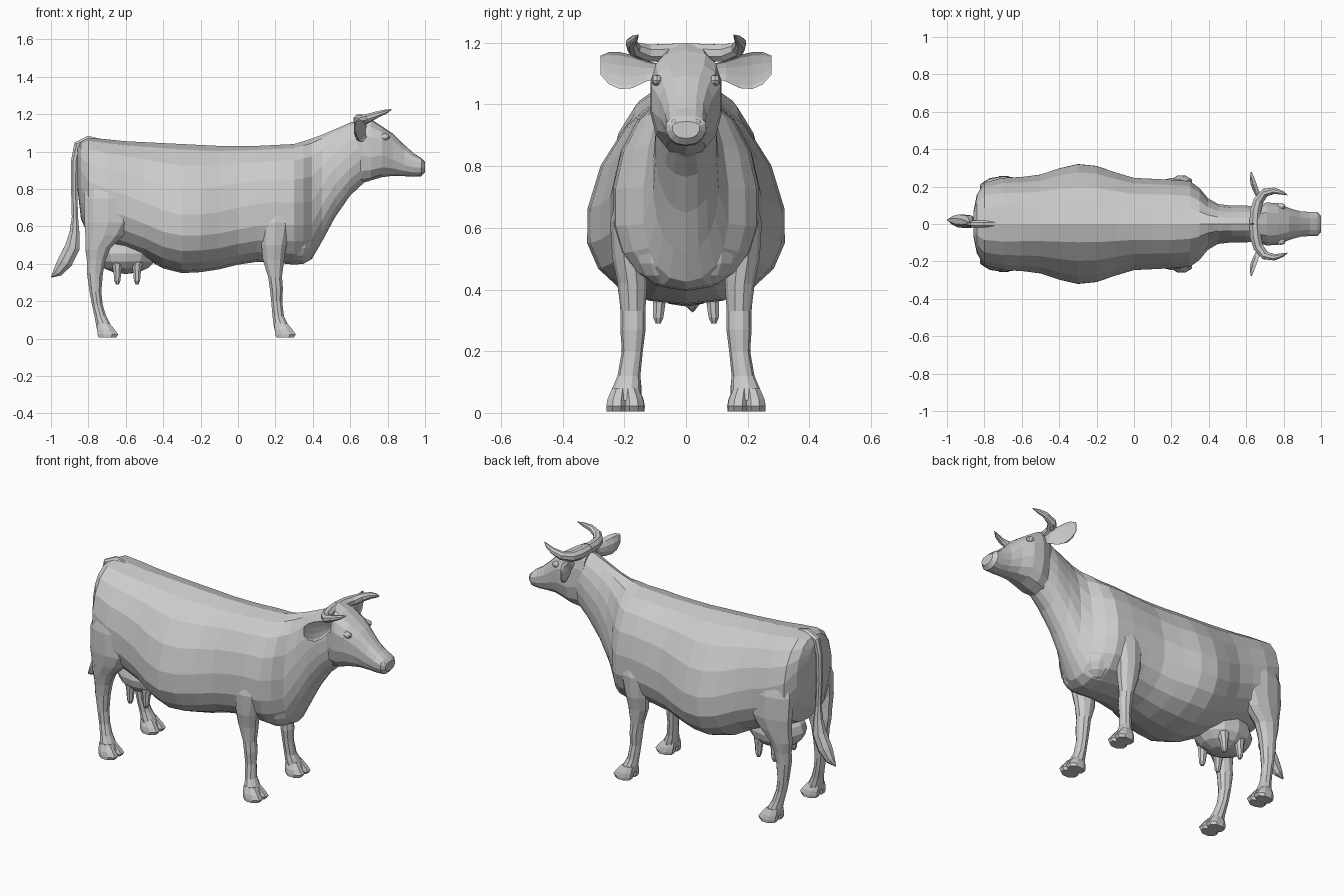
import bpy, bmesh, math
from mathutils import Vector as V


def finish(name, bm, mirror=False):
    bmesh.ops.recalc_face_normals(bm, faces=bm.faces)
    me = bpy.data.meshes.new(name)
    bm.to_mesh(me)
    bm.free()
    ob = bpy.data.objects.new(name, me)
    bpy.context.collection.objects.link(ob)
    if mirror:
        m = ob.modifiers.new("mirror", 'MIRROR')
        m.use_axis = (False, True, False)
        m.use_mirror_merge = False
    return ob


def add_loft(bm, rings):
    vs = [[bm.verts.new(p) for p in r] for r in rings]
    n = len(vs[0])
    for a, b in zip(vs, vs[1:]):
        for i in range(n):
            j = (i + 1) % n
            bm.faces.new((a[i], a[j], b[j], b[i]))
    bm.faces.new(vs[0])
    bm.faces.new(vs[-1])


def loft(name, rings, mirror=False):
    bm = bmesh.new()
    add_loft(bm, rings)
    return finish(name, bm, mirror)


def angles(n):
    return [2 * math.pi * (i + 0.5) / n for i in range(n)]


def power(v, e):
    return math.copysign(abs(v) ** e, v)


# cross-section of the trunk or head: egg shape with its own top, bottom and widest height
def egg(x, top, low, mid, w, e=1.0, n=18):
    ring = []
    for i in range(n):
        a = 2 * math.pi * i / n + math.pi / 2
        k = e if math.sin(a) > 0 else min(e, .92)
        s, c = power(math.sin(a), k), power(math.cos(a), k)
        ring.append(V((x, w * c, mid + s * ((top - mid) if s > 0 else (mid - low)))))
    return ring


# horizontal cross-section of a leg
def slab(z, x, y, rx, ry, n=10):
    return [V((x + rx * math.cos(a), y + ry * math.sin(a), z)) for a in angles(n)]


# round tube along a path, each point being x, y, z, radius
def sweep(name, path, ref, n=8, flat=1.0, mirror=False):
    pts = [V(p[:3]) for p in path]
    rings = []
    for i, p in enumerate(pts):
        t = (pts[min(i + 1, len(pts) - 1)] - pts[max(i - 1, 0)]).normalized()
        u = (V(ref) - t * t.dot(V(ref))).normalized()
        w = t.cross(u)
        r = path[i][3]
        rings.append([p + u * r * flat * math.cos(a) + w * r * math.sin(a) for a in angles(n)])
    return loft(name, rings, mirror)


def ball(name, c, r, mirror=False, seg=12, rows=8):
    bm = bmesh.new()
    bmesh.ops.create_uvsphere(bm, u_segments=seg, v_segments=rows, radius=1)
    bmesh.ops.scale(bm, vec=r, verts=bm.verts)
    bmesh.ops.translate(bm, vec=c, verts=bm.verts)
    return finish(name, bm, mirror)


# trunk and neck: x, top, bottom, widest height, half width, squareness
trunk = [
    (-.858, 1.02, .80, .92, .07, .9), (-.84, 1.055, .64, .86, .16, .9),
    (-.80, 1.075, .55, .78, .225, .9), (-.70, 1.065, .50, .73, .25, .92),
    (-.60, 1.055, .465, .70, .255, .95), (-.50, 1.05, .43, .66, .268, 1),
    (-.40, 1.045, .375, .62, .302, 1.08), (-.30, 1.04, .35, .60, .325, 1.12),
    (-.20, 1.035, .355, .60, .315, 1.1), (-.10, 1.03, .37, .61, .28, 1.05),
    (0, 1.03, .395, .63, .25, 1), (.10, 1.03, .41, .65, .245, .98),
    (.20, 1.035, .405, .66, .24, .96), (.30, 1.04, .395, .66, .232, 1),
    (.35, 1.055, .40, .66, .195, 1), (.395, 1.07, .425, .66, .14, 1),
    (.45, 1.09, .52, .76, .108, 1), (.52, 1.12, .65, .87, .10, 1),
    (.60, 1.155, .765, .95, .10, 1), (.67, 1.17, .83, 1.0, .09, 1)]
loft("body_and_neck", [egg(*s) for s in trunk])

# head
head = [
    (.62, 1.17, .80, 1.03, .08, .85), (.66, 1.20, .83, 1.04, .10, .8),
    (.71, 1.175, .845, 1.03, .117, .75), (.77, 1.135, .863, 1.03, .114, .8),
    (.83, 1.095, .87, .99, .087, .85), (.89, 1.035, .868, .95, .069, .85),
    (.94, .99, .865, .935, .066, .85), (.98, .965, .868, .93, .066, .9),
    (1.0, .945, .89, .925, .045, .9)]
loft("head", [egg(*s, 14) for s in head])
ball("eyes", (.785, .094, 1.078), (.026, .018, .018), True, 8, 6)
ball("nostrils", (.985, .036, .94), (.012, .014, .012), True, 8, 6)

# horns
sweep("horns", [(.645, 0, 1.17, .03), (.65, .07, 1.167, .032), (.665, .125, 1.167, .029),
                (.70, .168, 1.18, .024), (.75, .178, 1.2, .018), (.79, .168, 1.213, .012),
                (.82, .155, 1.225, .002)], (0, 0, 1), mirror=True)

# ears: cupped leaves, each section being y, x, z, thickness, half height
ear = []
for y, x, z, t, h in [(.08, .69, 1.11, .02, .02), (.13, .685, 1.108, .026, .034),
                      (.175, .67, 1.107, .034, .054), (.215, .655, 1.11, .034, .06),
                      (.25, .642, 1.118, .024, .052), (.278, .63, 1.128, .006, .03)]:
    ear.append([V((x + t * (-.35 if math.cos(a) > 0 else 1) * math.cos(a), y, z + h * math.sin(a)))
                for a in angles(10)])
loft("ears", ear, True)

# legs: z, x, y, half length, half width
front = [(.76, .23, .15, .09, .06), (.62, .20, .186, .09, .06), (.50, .192, .184, .07, .055),
         (.42, .19, .174, .06, .048), (.33, .198, .172, .039, .04), (.27, .205, .172, .037, .041),
         (.20, .207, .174, .031, .034), (.12, .215, .185, .032, .037), (.08, .227, .192, .04, .047),
         (.04, .24, .197, .045, .05)]
hind = [(.90, -.69, .14, .11, .08), (.75, -.695, .185, .135, .07), (.62, -.695, .195, .132, .062),
        (.55, -.715, .19, .106, .058), (.48, -.75, .183, .07, .052), (.42, -.758, .177, .053, .046),
        (.35, -.765, .174, .045, .04), (.25, -.762, .174, .033, .034), (.18, -.752, .177, .03, .032),
        (.12, -.736, .185, .033, .037), (.08, -.722, .19, .04, .046), (.04, -.71, .195, .045, .05)]
for name, sections in (("front", front), ("hind", hind)):
    loft(name + "_legs", [slab(*s) for s in sections], True)
    # cloven hooves
    _, x, y, _, _ = sections[-1]
    bm = bmesh.new()
    for d in (-.026, .026):
        add_loft(bm, [slab(.08, x - .01, y + d * .7, .038, .026, 8),
                      slab(.045, x + .005, y + d, .052, .034, 8),
                      slab(.022, x + .014, y + d * 1.05, .06, .037, 8),
                      slab(.005, x + .012, y + d * 1.05, .05, .036, 8)])
    finish(name + "_hooves", bm, True)

# brisket muscles
ball("brisket", (.315, .065, .53), (.092, .105, .12), True)

# udder and teats
ball("udder", (-.60, 0, .455), (.17, .14, .11))
bm = bmesh.new()
for x in (-.645, -.54):
    add_loft(bm, [slab(.41, x, .08, .034, .034, 8), slab(.355, x, .087, .022, .022, 8),
                  slab(.31, x, .09, .018, .018, 8), slab(.29, x, .09, .009, .009, 8)])
finish("teats", bm, True)

# tail with its hair switch
sweep("tail", [(-.72, 0, 1.045, .02), (-.80, 0, 1.06, .026), (-.855, 0, 1.035, .025),
               (-.874, 0, .95, .02), (-.876, 0, .80, .018), (-.872, .003, .65, .018),
               (-.874, .008, .57, .028), (-.885, .012, .49, .043), (-.925, .016, .41, .044),
               (-.965, .02, .355, .028), (-.998, .022, .328, .003)], (0, 1, 0), flat=.85)
